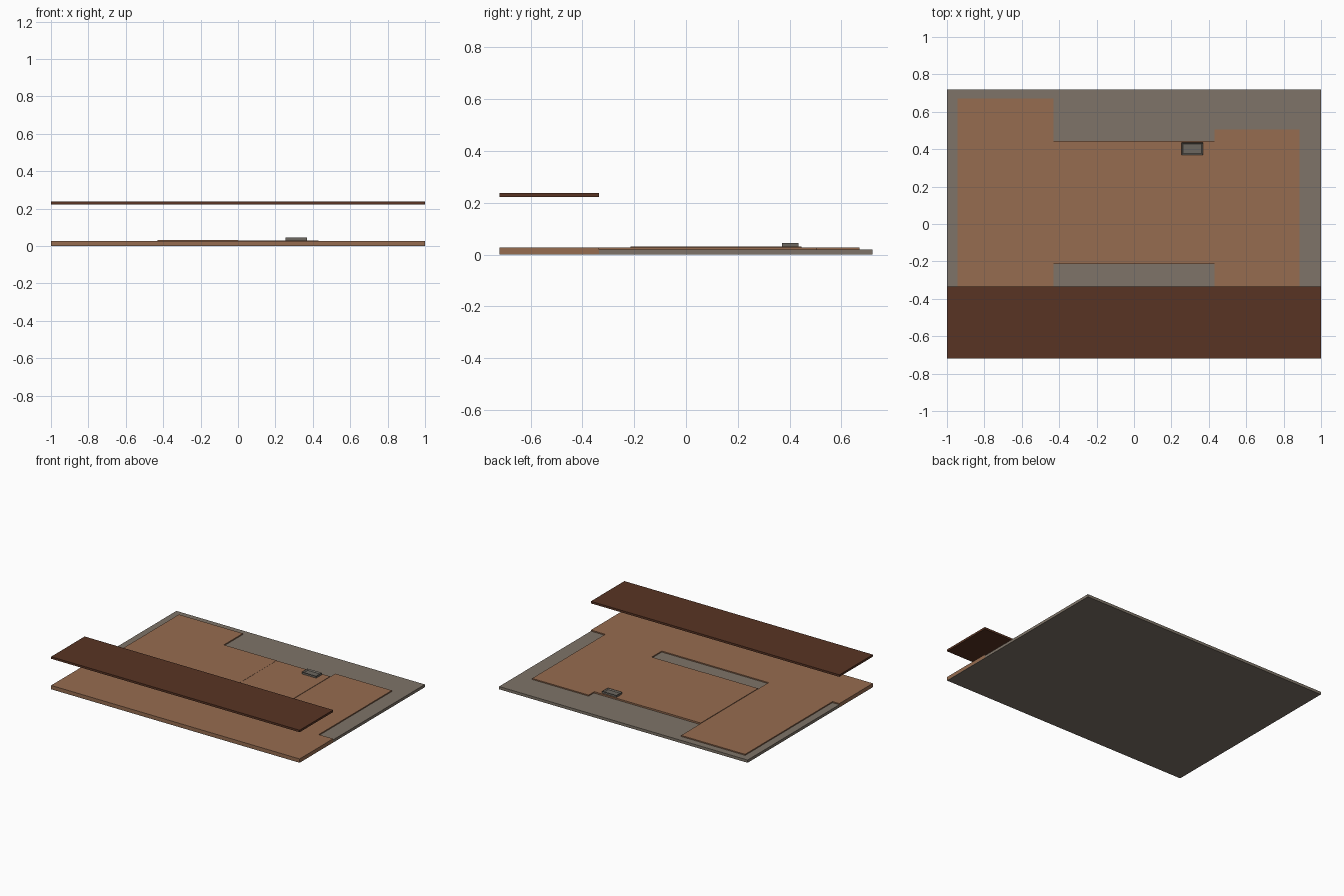
import bpy
import bmesh

cube = bpy.data.objects.get("Cube")
if cube:
    bpy.data.objects.remove(cube, do_unlink=True)


def material(name, r, g, b):
    m = bpy.data.materials.new(name)
    m.use_nodes = True
    m.diffuse_color = (r, g, b, 1)
    m.node_tree.nodes["Principled BSDF"].inputs["Base Color"].default_value = (r, g, b, 1)
    return m


concrete = material("grey concrete", 0.209, 0.174, 0.138)
wood = material("brown wood", 0.305, 0.15, 0.08)
dark_wood = material("dark brown wood", 0.098, 0.034, 0.017)
metal = material("dark grey metal", 0.15, 0.135, 0.115)


def slab(name, x, y, z, mat, recess=None):
    """Box from (min, max) ranges, with an optional (rim, depth) recess in its top."""
    bm = bmesh.new()
    bmesh.ops.create_cube(bm, size=1)
    for v in bm.verts:
        v.co = [r[0] if c < 0 else r[1] for c, r in zip(v.co, (x, y, z))]
    bm.normal_update()
    if recess:
        top = max(bm.faces, key=lambda f: f.calc_center_median().z)
        bmesh.ops.inset_region(bm, faces=[top], thickness=recess[0])
        for v in top.verts:
            v.co.z -= recess[1]
    mesh = bpy.data.meshes.new(name)
    bm.to_mesh(mesh)
    bm.free()
    mesh.materials.append(mat)
    obj = bpy.data.objects.new(name, mesh)
    bpy.context.collection.objects.link(obj)
    return obj


FRONT, STEP, BACK = -0.72, -0.335, 0.72
GROUND, FLOOR = 0.02, 0.028
WING = 0.43

# Ground: thick yard, thin footing under the front deck
slab("ground_slab", (-1, 1), (STEP, BACK), (0, GROUND), concrete)
slab("front_footing", (-1, 1), (FRONT, STEP), (0, 0.003), concrete)

# Wooden floors
slab("front_deck", (-1, 1), (FRONT, STEP), (0.003, FLOOR), wood)
slab("right_wing_floor", (-0.945, -WING), (STEP, 0.67), (GROUND, FLOOR), wood)
slab("left_wing_floor", (WING, 0.885), (STEP, 0.505), (GROUND, FLOOR), wood)

# Raised middle floor in two panels
slab("middle_floor_right", (-WING, 0), (-0.215, 0.445), (GROUND, 0.032), wood)
slab("middle_floor_left", (0, WING), (-0.215, 0.445), (GROUND, 0.031), wood)

# Shallow basin at the back of the middle floor
slab("basin", (0.255, 0.37), (0.37, 0.435), (0.03, 0.045), metal, recess=(0.011, 0.008))

# Roof panel over the front deck
slab("front_roof", (-1, 1), (FRONT, STEP), (0.222, 0.237), dark_wood)
